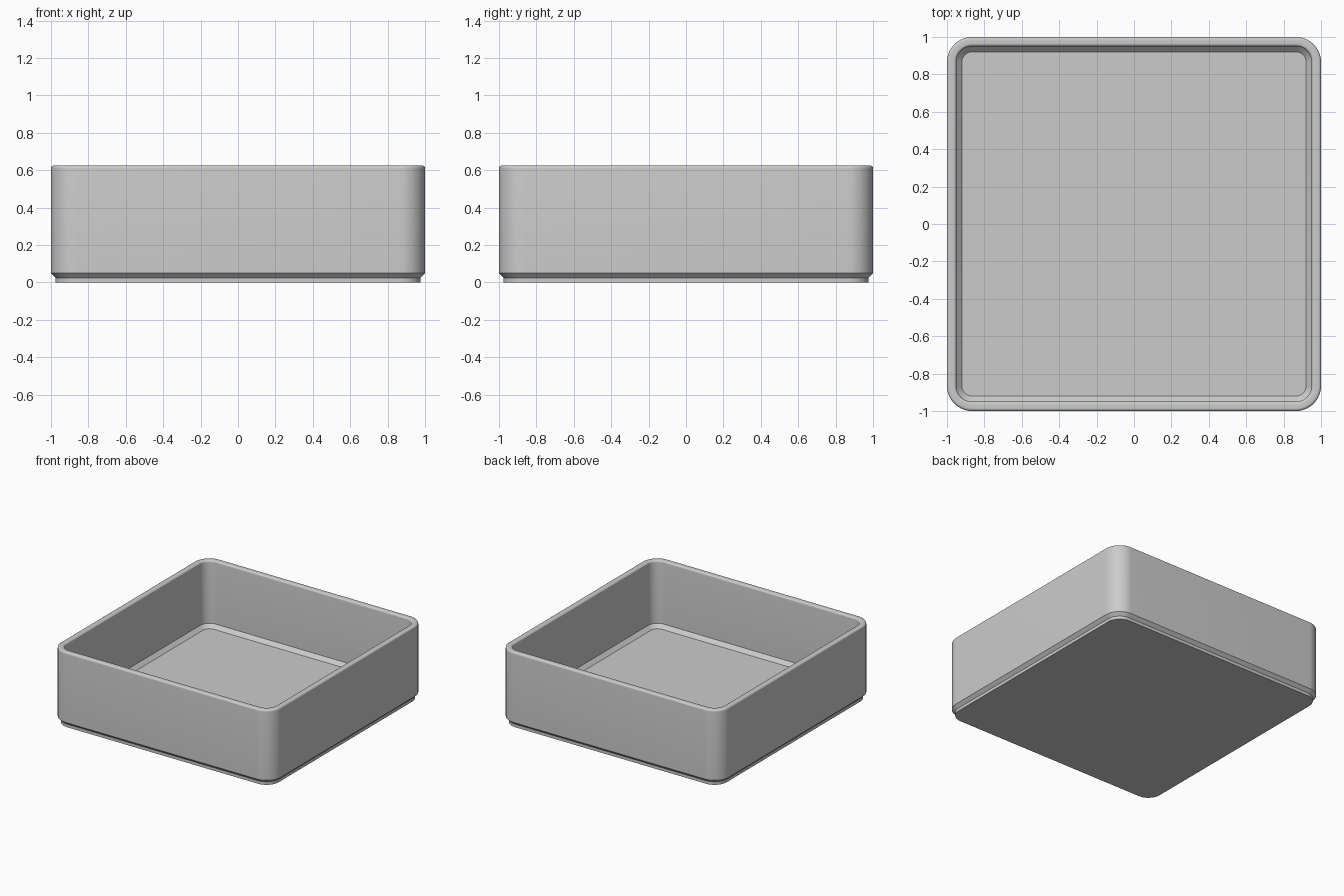
import bpy
import bmesh
import math

cube = bpy.data.objects.get("Cube")
if cube:
    bpy.data.objects.remove(cube, do_unlink=True)

CORNER_CENTRE = 0.865   # shared centre of every concentric corner arc
CORNER_STEPS = 16
HEIGHT = 0.625
FILLET = 0.015
WALL = 0.05

grey = bpy.data.materials.new("Plain grey")
grey.use_nodes = True
colour = (0.6, 0.6, 0.6, 1)
grey.diffuse_color = colour
grey.node_tree.nodes["Principled BSDF"].inputs["Base Color"].default_value = colour


def rounded_ring(bm, half, z):
    """Rounded square loop of vertices with the given half width."""
    radius = half - CORNER_CENTRE
    verts = []
    for quarter in range(4):
        mid = math.radians(45 + 90 * quarter)
        cx = math.copysign(CORNER_CENTRE, math.cos(mid))
        cy = math.copysign(CORNER_CENTRE, math.sin(mid))
        for i in range(CORNER_STEPS + 1):
            a = math.pi / 2 * (quarter + i / CORNER_STEPS)
            verts.append(bm.verts.new((cx + radius * math.cos(a), cy + radius * math.sin(a), z)))
    return verts


def rim_arc(centre, start):
    """Quarter-round fillet points, turning inward from the start angle."""
    angles = [math.radians(start + 90 * i / 6) for i in range(7)]
    return [(centre + FILLET * math.cos(a), HEIGHT - FILLET + FILLET * math.sin(a)) for a in angles]


# Wall section: foot, undercut, outer wall, rim, inner wall, sloped floor edge
profile = [(0.975, 0), (0.975, 0.025), (1, 0.05)]
profile += rim_arc(1 - FILLET, 0)
profile += rim_arc(1 - WALL + FILLET, 90)
profile += [(0.95, 0.11), (0.92, 0.08)]

bm = bmesh.new()
rings = [rounded_ring(bm, half, z) for half, z in profile]
for low, high in zip(rings, rings[1:]):
    for i in range(len(low)):
        j = (i + 1) % len(low)
        bm.faces.new((low[i], low[j], high[j], high[i]))

# Underside and inner floor
bm.faces.new(rings[0][::-1])
bm.faces.new(rings[-1])
bmesh.ops.recalc_face_normals(bm, faces=bm.faces)

mesh = bpy.data.meshes.new("open_tray")
bm.to_mesh(mesh)
bm.free()
mesh.materials.append(grey)
tray = bpy.data.objects.new("open_tray", mesh)
bpy.context.collection.objects.link(tray)
bpy.context.view_layer.objects.active = tray
tray.select_set(True)
bpy.ops.object.shade_smooth_by_angle(angle=math.radians(30))
